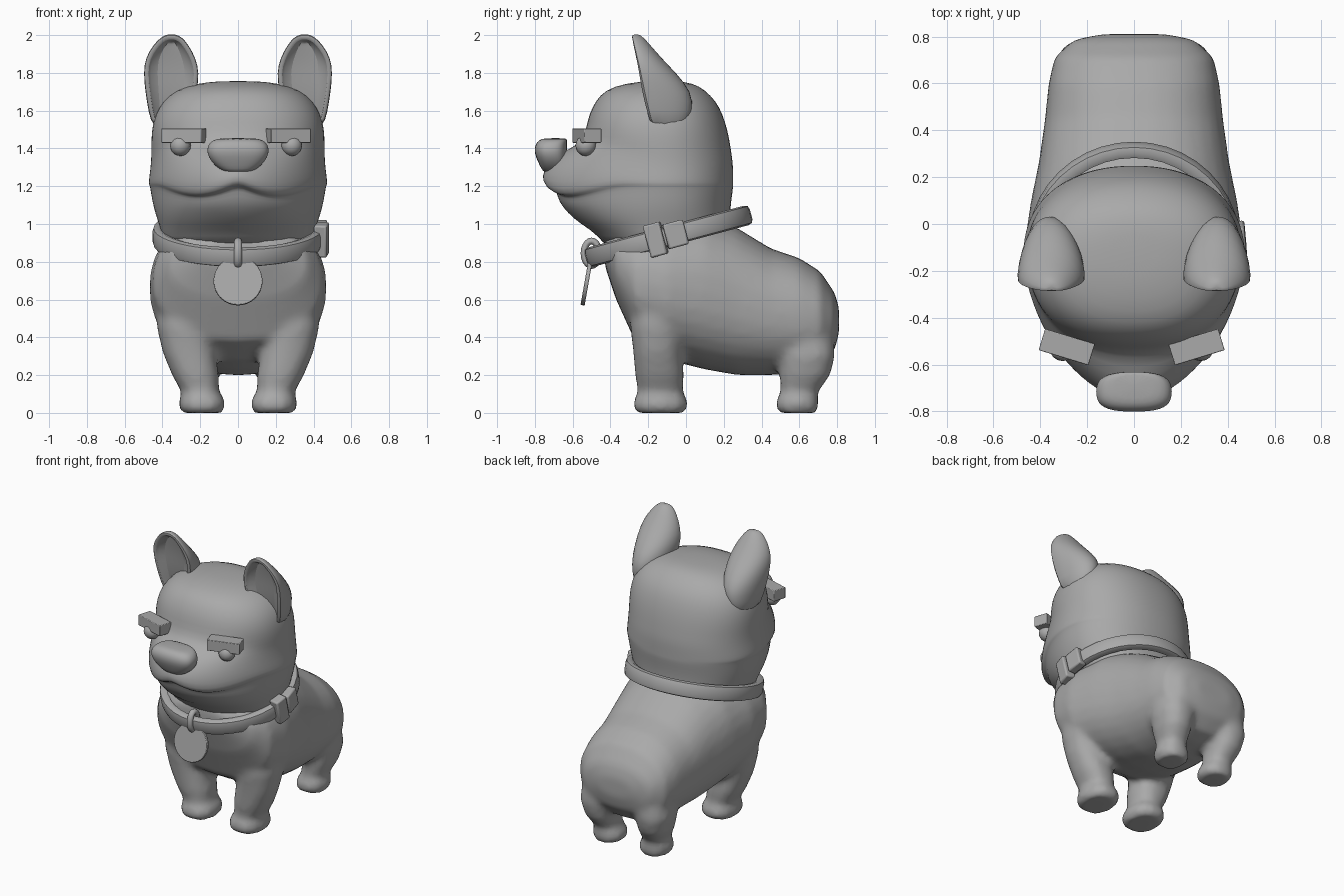
import bpy, bmesh, math
from mathutils import Matrix, Vector

if "Cube" in bpy.data.objects:
    bpy.data.objects.remove(bpy.data.objects["Cube"])

grey = bpy.data.materials.new("plain_grey")
grey.use_nodes = True
grey.diffuse_color = (0.4, 0.4, 0.4, 1)
grey.node_tree.nodes["Principled BSDF"].inputs["Base Color"].default_value = grey.diffuse_color


def finish(bm, name, angle=180, subsurf=0, bevel=0):
    bmesh.ops.recalc_face_normals(bm, faces=bm.faces)
    mesh = bpy.data.meshes.new(name)
    bm.to_mesh(mesh)
    bm.free()
    mesh.materials.append(grey)
    ob = bpy.data.objects.new(name, mesh)
    bpy.context.collection.objects.link(ob)
    if bevel:
        mod = ob.modifiers.new("bevel", "BEVEL")
        mod.width, mod.segments = bevel, 2
    if subsurf:
        mod = ob.modifiers.new("subdivide", "SUBSURF")
        mod.levels = mod.render_levels = subsurf
    bpy.ops.object.select_all(action="DESELECT")
    ob.select_set(True)
    bpy.context.view_layer.objects.active = ob
    bpy.ops.object.shade_smooth_by_angle(angle=math.radians(angle))
    return ob


def spow(v, e):
    return math.copysign(abs(v) ** e, v)


def super_ring(n, power):
    """Unit superellipse; power 2 is a circle, higher is boxier."""
    for i in range(n):
        a = 2 * math.pi * i / n
        yield spow(math.cos(a), 2 / power), spow(math.sin(a), 2 / power)


def loft(bm, rings, closed=False):
    loops = [[bm.verts.new(p) for p in ring] for ring in rings]
    pairs = list(zip(loops, loops[1:])) + ([(loops[-1], loops[0])] if closed else [])
    for a, b in pairs:
        for i in range(len(a)):
            j = (i + 1) % len(a)
            bm.faces.new((a[i], a[j], b[j], b[i]))
    if not closed:
        bm.faces.new(loops[0])
        bm.faces.new(loops[-1])


def box(name, centre, size, rot, bevel=0.008):
    bm = bmesh.new()
    bmesh.ops.create_cube(bm, size=1, matrix=Matrix.Translation(centre) @ rot
                          @ Matrix.Diagonal((*size, 1)))
    return finish(bm, name, 30, bevel=bevel)


# Trunk: y, bottom, top, half width
TRUNK = [(-.43, .78, .92, .20), (-.37, .60, .98, .37), (-.27, .38, 1.02, .45),
         (-.1, .28, 1.05, .47), (.1, .23, 1.05, .44), (.27, .20, .98, .405),
         (.45, .20, .87, .38), (.6, .21, .82, .365), (.71, .24, .75, .34),
         (.785, .33, .64, .26), (.81, .42, .56, .14)]
# Legs: height, x, y, half width, half depth
FRONT_LEG = [(0, .19, -.135, .105, .125), (.03, .19, -.135, .125, .148),
             (.075, .19, -.135, .12, .14), (.11, .2, -.135, .1, .12),
             (.2, .225, -.14, .125, .13), (.32, .26, -.15, .14, .13),
             (.45, .285, -.15, .145, .145), (.62, .3, -.14, .14, .15)]
BACK_LEG = [(0, .18, .59, .09, .1), (.03, .18, .59, .11, .115),
            (.075, .185, .59, .105, .11), (.11, .19, .6, .085, .1),
            (.2, .21, .63, .105, .135), (.3, .215, .64, .125, .15),
            (.42, .2, .63, .13, .15)]

bm = bmesh.new()
loft(bm, [[(w * u, y, (lo + hi) / 2 + (hi - lo) / 2 * v) for u, v in super_ring(32, 2.3)]
          for y, lo, hi, w in TRUNK])
for side in (1, -1):
    for leg in (FRONT_LEG, BACK_LEG):
        loft(bm, [[(side * (x + w * u), y + d * v, z) for u, v in super_ring(16, 2.3)]
                  for z, x, y, w, d in leg])
body = finish(bm, "body_and_legs")
remesh = body.modifiers.new("merge", "REMESH")
remesh.mode, remesh.voxel_size, remesh.use_smooth_shade = "VOXEL", .022, True
relax = body.modifiers.new("relax", "SMOOTH")
relax.factor, relax.iterations = .5, 6

# Head: height, front y, back y, half width, front roundness, lip droop
HEAD = [(.86, -.43, .24, .39, 2, 0), (.94, -.46, .24, .40, 2, 0),
        (1.0, -.56, .235, .42, 2, 0), (1.06, -.63, .235, .44, 1.9, 0),
        (1.12, -.675, .24, .455, 1.8, .02), (1.185, -.69, .25, .465, 1.75, .05),
        (1.205, -.70, .25, .47, 1.75, .06), (1.215, -.755, .25, .475, 1.75, .06),
        (1.26, -.765, .25, .47, 1.75, .04), (1.32, -.74, .25, .462, 1.75, .02),
        (1.385, -.66, .24, .46, 1.8, 0), (1.42, -.56, .235, .46, 2.1, 0),
        (1.5, -.53, .22, .458, 2.3, 0), (1.58, -.515, .195, .44, 2.3, 0),
        (1.65, -.48, .16, .40, 2.3, 0), (1.71, -.43, .10, .33, 2.3, 0),
        (1.745, -.32, .04, .22, 2.2, 0), (1.757, -.2, -.05, .09, 2, 0)]
MID = -.13


def head_ring(z, front, back, w, power, droop):
    pts = []
    for (u, v), (bu, bv) in zip(super_ring(40, power), super_ring(40, 2.2)):
        if v < -1e-6:
            x, y = w * u, MID - (front - MID) * v
            dz = -droop * math.sin(math.pi * min(abs(x) / .42, 1))
        else:
            x, y, dz = w * bu, MID + (back - MID) * bv, 0
        pts.append((x, y, z + dz))
    return pts


bm = bmesh.new()
loft(bm, [head_ring(*row) for row in HEAD])
finish(bm, "head", subsurf=1)

# Nose: height, half width, front y
NOSE = [(1.27, .06, -.75), (1.29, .10, -.765), (1.33, .145, -.785), (1.38, .168, -.805),
        (1.42, .16, -.80), (1.445, .135, -.78), (1.455, .09, -.75)]
bm = bmesh.new()
loft(bm, [[(w * u, (f - .63) / 2 + (-.63 - f) / 2 * v, z) for u, v in super_ring(20, 2.8)]
          for z, w, f in NOSE])
finish(bm, "nose", subsurf=1)

# Ears: height, inner x, outer x, front y, depth
EAR = [(1.5, .32, .455, -.18, .18), (1.6, .25, .478, -.21, .25), (1.7, .213, .495, -.235, .27),
       (1.8, .2, .505, -.25, .2), (1.88, .22, .495, -.265, .135),
       (1.95, .26, .45, -.28, .09), (1.99, .295, .41, -.287, .06), (2.005, .33, .375, -.29, .04)]
for side, label in ((1, "left"), (-1, "right")):
    bm = bmesh.new()
    rings = []
    for z, a, b, y, depth in EAR:
        arc = [math.pi * i / 10 for i in range(11)]
        rings.append([(side * ((a + b) / 2 + (b - a) / 2 * math.cos(t)),
                       y + depth * math.sin(t) ** .9, z) for t in arc])
    loft(bm, rings)
    bmesh.ops.recalc_face_normals(bm, faces=bm.faces)
    bowl = [f for f in bm.faces if f.normal.y < -.8 and f.calc_center_median().y < -.17]
    bmesh.ops.inset_region(bm, faces=bowl, thickness=.032, depth=0)
    bmesh.ops.inset_region(bm, faces=bowl, thickness=.012, depth=0)
    for v in {v for f in bowl for v in f.verts}:
        v.co.y += .05
    finish(bm, label + "_ear", 50, subsurf=1)

    # Eye and brow
    bm = bmesh.new()
    bmesh.ops.create_uvsphere(bm, u_segments=16, v_segments=10, radius=.055,
                              matrix=Matrix.Translation((side * .295 - .01, -.53, 1.415)))
    finish(bm, label + "_eye")
    box(label + "_brow", (side * .277 - .01, -.525, 1.468), (.222, .095, .076),
        Matrix.Rotation(side * math.radians(17), 4, "Z"), .004)

# Collar, tilted up towards the back
TILT = Matrix.Translation((0, -.093, .935)) @ Matrix.Rotation(math.radians(15), 4, "X")
SECTION = [(-.035, -.045), (-.01, -.053), (.012, -.045), (.018, -.025),
           (.018, .025), (.012, .045), (-.01, .053), (-.035, .045)]
bm = bmesh.new()
loft(bm, [[TILT @ Vector(((.435 + r) * math.cos(a), (.435 + r) * math.sin(a), h))
           for r, h in SECTION] for a in (2 * math.pi * i / 40 for i in range(40))], True)
finish(bm, "collar", 50)


def on_collar(name, angle, size):
    spin = Matrix.Rotation(math.radians(angle), 4, "Z")
    m = TILT @ spin @ Matrix.Translation((.447, 0, 0))
    box(name, m.translation, size, m.to_quaternion().to_matrix().to_4x4(), .01)


on_collar("buckle", -9, (.07, .09, .175))
on_collar("strap_loop", 5, (.06, .11, .135))

# Tag hanger ring and round tag
bm = bmesh.new()
loft(bm, [[((.022 * math.cos(b)), -.5 + (.04 + .018 * math.sin(b)) * math.cos(a),
            .845 + (.065 + .018 * math.sin(b)) * math.sin(a))
           for b in (math.pi * j / 4 for j in range(8))]
          for a in (math.pi * i / 10 for i in range(20))], True)
finish(bm, "tag_ring")
bm = bmesh.new()
bmesh.ops.create_cone(bm, cap_ends=True, segments=32, radius1=.13, radius2=.13, depth=.022,
                      matrix=Matrix.Translation((0, -.525, .698))
                      @ Matrix.Rotation(math.radians(80), 4, "X"))
finish(bm, "name_tag", 30, bevel=.004)
